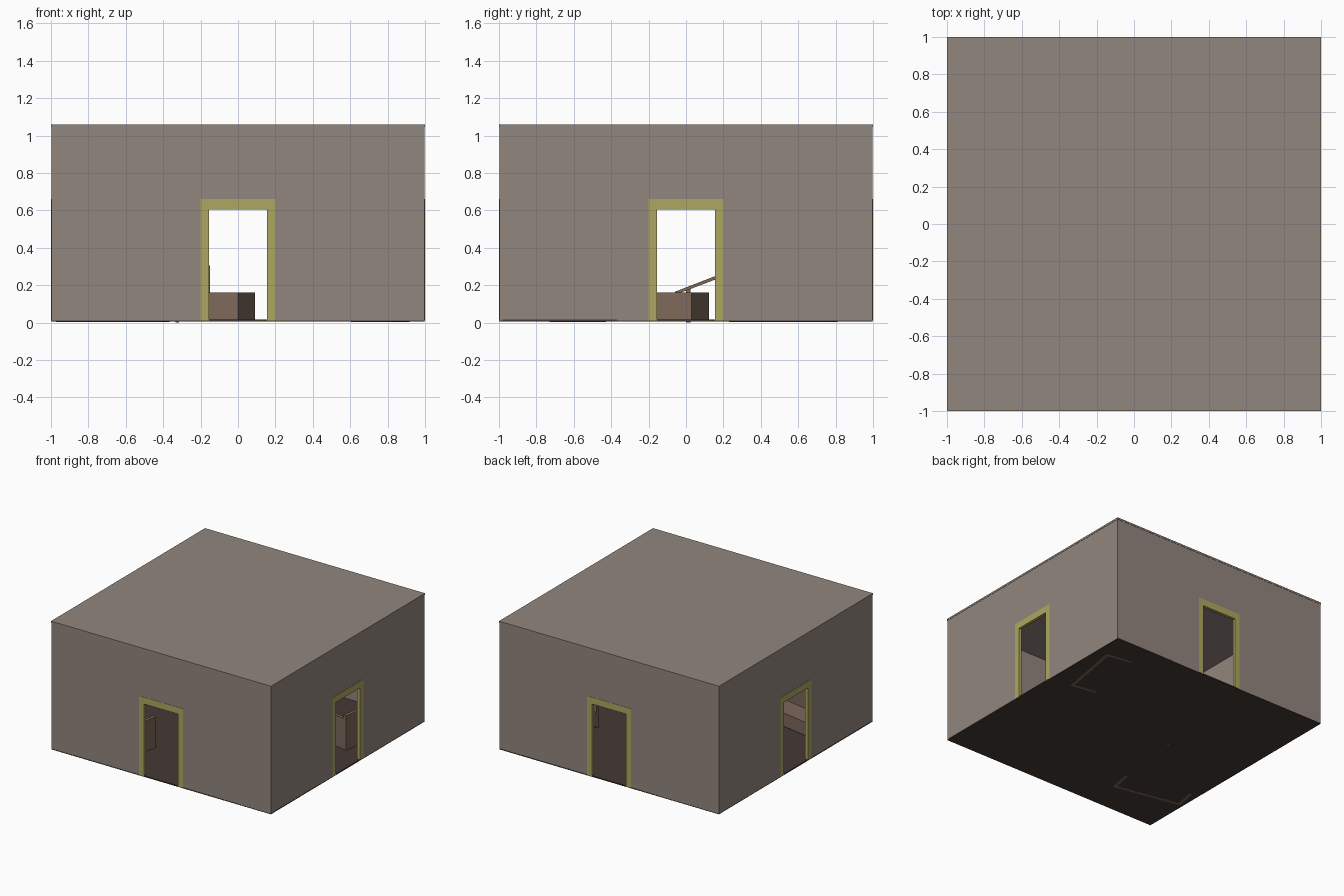
import bpy, bmesh
from math import radians, pi
from mathutils import Matrix, Vector

if "Cube" in bpy.data.objects:
    bpy.data.objects.remove(bpy.data.objects["Cube"])


def material(name, rgb):
    m = bpy.data.materials.new(name)
    m.diffuse_color = (*rgb, 1)
    m.use_nodes = True
    m.node_tree.nodes["Principled BSDF"].inputs["Base Color"].default_value = m.diffuse_color
    return m


PLASTER = material("plaster", (0.29, 0.24, 0.21))
YELLOW = material("yellow_trim", (0.42, 0.39, 0.12))
DARK = material("dark_floor", (0.06, 0.042, 0.036))
BROWN = material("brown", (0.21, 0.14, 0.105))


def finish(name, bm, mat, matrix=Matrix()):
    bmesh.ops.recalc_face_normals(bm, faces=bm.faces)
    mesh = bpy.data.meshes.new(name)
    bm.to_mesh(mesh)
    bm.free()
    mesh.materials.append(mat)
    ob = bpy.data.objects.new(name, mesh)
    bpy.context.collection.objects.link(ob)
    ob.matrix_world = matrix
    return ob


def box(name, lo, hi, mat, matrix=Matrix()):
    bm = bmesh.new()
    bmesh.ops.create_cube(bm, size=1)
    lo, hi = Vector(lo), Vector(hi)
    for v in bm.verts:
        v.co = (lo + hi) / 2 + v.co * (hi - lo)
    return finish(name, bm, mat, matrix)


def slab(name, points, y0, y1, mat, matrix=Matrix()):
    """Extrude an x-z outline from y0 to y1."""
    bm = bmesh.new()
    face = bm.faces.new([bm.verts.new((x, y0, z)) for x, z in points])
    new = bmesh.ops.extrude_face_region(bm, geom=[face])["geom"]
    bmesh.ops.translate(bm, vec=(0, y1 - y0, 0),
                        verts=[g for g in new if isinstance(g, bmesh.types.BMVert)])
    return finish(name, bm, mat, matrix)


def arch(outer, top, inner, inner_top, base=0.012):
    return [(-outer, base), (-outer, top), (outer, top), (outer, base),
            (inner, base), (inner, inner_top), (-inner, inner_top), (-inner, base)]


# Four walls, each with a framed doorway
for i, side in enumerate(("front", "right", "back", "left")):
    turn = Matrix.Rotation(i * pi / 2, 4, "Z")
    slab(side + "_wall", arch(0.998, 1.05, 0.16, 0.61), -0.998, -0.98, PLASTER, turn)
    slab(side + "_door_frame", arch(0.2, 0.66, 0.155, 0.605), -1.0, -0.975, YELLOW, turn)

# Roof and floor
box("roof", (-1, -1, 1.045), (1, 1, 1.06), PLASTER)
box("floor", (-0.998, -0.998, 0.006), (0.998, 0.998, 0.016), DARK)


def sofa(name, centre, angle, length, depth):
    """Sofa facing local +y: back, seat and two arms."""
    m = Matrix.Translation(centre) @ Matrix.Rotation(radians(angle), 4, "Z")
    w, d, t = length / 2, depth / 2, 0.025
    box(name + "_back", (-w, -d, 0.003), (w, -d + t, 0.30), BROWN, m)
    box(name + "_seat", (-w + t, -d + t, 0.03), (w - t, d, 0.14), BROWN, m)
    for s in (-1, 1):
        a, b = sorted((s * w, s * (w - t)))
        box(name + "_arm", (a, -d, 0.003), (b, d, 0.27), BROWN, m)


# Corner sofa and opposite low seat
sofa("sofa", (-0.67, -0.58, 0), -11, 0.58, 0.195)
sofa("low_sofa", (0.76, 0.52, 0), 80, 0.55, 0.22)

# Low table block turned in the middle of the room
box("low_table", (-0.30, 0, 0.01), (0, 0.294, 0.16), BROWN,
    Matrix.Translation((0, -0.25, 0)) @ Matrix.Rotation(radians(-17.8), 4, "Z"))

# Reclining panel with a foot behind the table
quarter = Matrix.Rotation(pi / 2, 4, "Z")
slab("reclined_panel", [(-0.06, 0.165), (0.30, 0.305), (0.30, 0.285), (-0.055, 0.15)],
     0.15, 0.40, BROWN, quarter)
box("panel_foot", (-0.335, 0.0, 0.0), (-0.315, 0.025, 0.18), BROWN)
